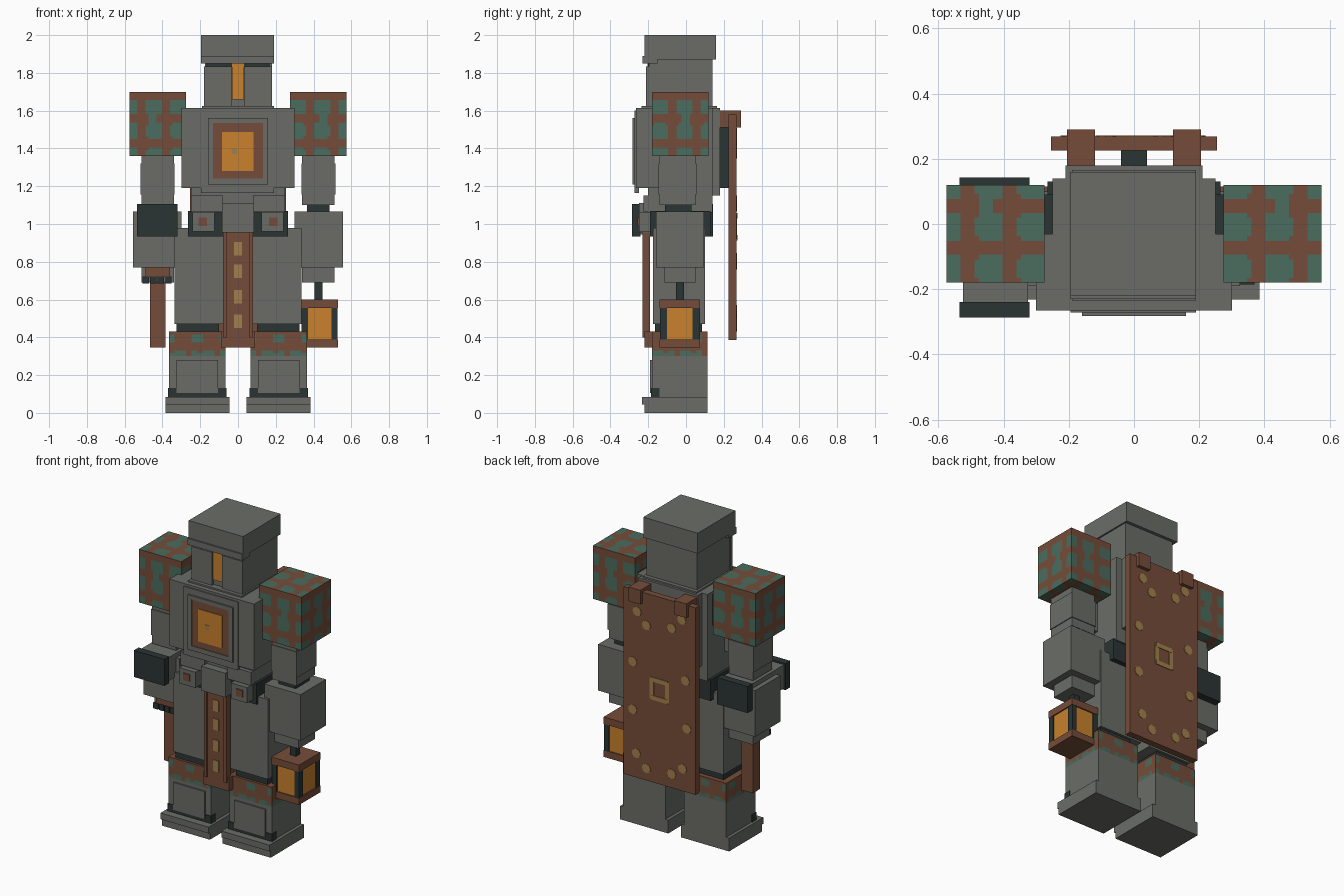
import bpy, bmesh, math

if "Cube" in bpy.data.objects:
    bpy.data.objects.remove(bpy.data.objects["Cube"])


def material(name, rgb):
    m = bpy.data.materials.new(name)
    m.diffuse_color = (*rgb, 1)
    m.use_nodes = True
    m.node_tree.nodes["Principled BSDF"].inputs["Base Color"].default_value = m.diffuse_color
    return m


STONE = material("grey stone", (0.145, 0.152, 0.135))
BROWN = material("copper brown", (0.18, 0.073, 0.041))
TEAL = material("teal patina", (0.07, 0.15, 0.112))
DARK = material("dark iron", (0.024, 0.035, 0.034))
GLOW = material("orange glow", (0.58, 0.22, 0.027))
GOLD = material("dull gold", (0.36, 0.215, 0.07))


def add(name, bm, *mats):
    me = bpy.data.meshes.new(name)
    bm.to_mesh(me)
    bm.free()
    for m in mats:
        me.materials.append(m)
    ob = bpy.data.objects.new(name, me)
    bpy.context.collection.objects.link(ob)
    return ob


def box_bm(x, y, z):
    """Box given as (low, high) ranges."""
    bm = bmesh.new()
    bmesh.ops.create_cube(bm, size=1)
    for v in bm.verts:
        v.co = [r[0] + (c + 0.5) * (r[1] - r[0]) for c, r in zip(v.co, (x, y, z))]
    return bm


def box(name, x, y, z, mat):
    return add(name, box_bm(x, y, z), mat)


def flip(x, s):
    return tuple(sorted((x[0] * s, x[1] * s)))


def pair(name, x, y, z, mat):
    for s, side in ((-1, "right"), (1, "left")):
        box(f"{side}_{name}", flip(x, s), y, z, mat)


def painted(name, x, y, z, rule, cell, mats):
    """Box cut into a fine grid, each small face coloured by rule(face)."""
    bm = box_bm(x, y, z)
    for axis, (lo, hi) in enumerate((x, y, z)):
        no = [0, 0, 0]
        no[axis] = 1
        n = round((hi - lo) / cell)
        for i in range(1, n):
            co = [0, 0, 0]
            co[axis] = lo + (hi - lo) * i / n
            bmesh.ops.bisect_plane(bm, geom=bm.verts[:] + bm.edges[:] + bm.faces[:],
                                   plane_co=co, plane_no=no)
    bm.normal_update()
    for f in bm.faces:
        f.material_index = rule(f)
    return add(name, bm, *mats)


def patina(f):
    """Rounded teal blotches in a regular grid, some joined in pairs."""
    c = f.calc_center_median()
    off = (0.27, -0.18, 1.32)
    p = (abs(c.x), c.y, c.z)
    n = [abs(k) for k in f.normal]
    axes = [i for i in range(3) if n[i] < 0.5]
    uv = [(p[i] - off[i]) / 0.128 for i in axes]
    cells = [math.floor(t) for t in uv]
    a, b = [abs((t - k) * 0.128 - 0.0425) for t, k in zip(uv, cells)]
    joined = (cells[0] == 1 and cells[1] == 1
              and uv[1] - cells[1] > 0.5 and 0.03 < (uv[0] - 1) * 0.128 < 0.075)
    return int(joined or (a < 0.044 and b < 0.044 and a + b < 0.072))


def band(f):
    """Ragged teal lower edge and a few upper patches on the knee bands."""
    c = f.calc_center_median()
    if abs(f.normal.z) > 0.5:
        return 0
    t = abs(c.x) if abs(f.normal.y) > 0.5 else c.y + 0.9
    k = int(t / 0.03) % 5
    edge = 0.302 + (0.035, 0.02, 0.03, 0.005, 0.03)[k]
    return int(c.z < edge or (k in (1, 2) and 0.375 < c.z < 0.41))


# Head
box("head", (-.175, .18), (-.195, .14), (1.6, 1.88), STONE)
box("helmet_cap", (-.195, .19), (-.22, .16), (1.87, 2), STONE)
box("helmet_brow", (-.195, .19), (-.23, -.15), (1.85, 1.89), STONE)
pair("face_plate", (.035, .18), (-.212, -.19), (1.6, 1.835), STONE)
pair("brow_shadow", (.03, .17), (-.2, -.19), (1.83, 1.852), DARK)
box("eye_slit", (-.032, .032), (-.205, -.19), (1.66, 1.85), GLOW)

# Torso
box("chest", (-.3, .3), (-.265, -.03), (1.19, 1.615), STONE)
box("torso_core", (-.25, .25), (-.2, .14), (1.06, 1.615), STONE)
box("back_plate", (-.21, .21), (.1, .18), (1.15, 1.615), STONE)
box("chest_plate", (-.195, .19), (-.272, -.25), (1.165, 1.6), STONE)
box("collar", (-.19, .19), (-.235, .165), (1.6, 1.625), STONE)
for n, (x, z) in enumerate((((-.16, -.132), (1.21, 1.56)), ((.132, .16), (1.21, 1.56)),
                            ((-.132, .132), (1.21, 1.24)), ((-.132, .132), (1.535, 1.56)))):
    box(f"core_rim_{n}", x, (-.282, -.26), z, STONE)
box("core_frame", (-.132, .132), (-.276, -.26), (1.24, 1.535), BROWN)
box("core_glow", (-.085, .082), (-.28, -.265), (1.28, 1.487), GLOW)
box("core_mark", (-.035, -.005), (-.282, -.27), (1.37, 1.4), GOLD)

# Belt, pouches and tabard
box("belt", (-.265, .265), (-.19, .13), (.935, 1.07), DARK)
pair("pouch", (.125, .24), (-.25, -.18), (.96, 1.06), STONE)
pair("pouch_clasp", (.165, .21), (-.256, -.24), (.99, 1.035), BROWN)
pair("waist_guard", (.08, .25), (-.225, -.1), (1.065, 1.15), STONE)
box("buckle", (-.085, .085), (-.25, -.17), (.955, 1.11), STONE)
box("tabard", (-.08, .08), (-.222, -.19), (.4, .96), BROWN)
pair("tabard_edge", (.06, .08), (-.23, -.2), (.4, .96), BROWN)
box("tabard_hem", (-.09, .09), (-.22, -.18), (.345, .43), BROWN)
for i, z in enumerate((.87, .75, .615, .485)):
    box(f"tabard_stud_{i}", (-.02, .02), (-.226, -.215), (z - .036, z + .036), GOLD)

# Legs
pair("thigh", (.03, .335), (-.175, .1), (.47, .98), STONE)
pair("knee_joint", (.1, .325), (-.165, .085), (.42, .48), DARK)
pair("shin", (.065, .365), (-.18, .115), (.08, .302), STONE)
for s, side in ((-1, "right"), (1, "left")):
    painted(f"{side}_knee_band", flip((.065, .365), s), (-.18, .115), (.302, .43),
            band, 0.015, (BROWN, TEAL))
pair("shin_plate", (.105, .325), (-.19, -.17), (.105, .28), STONE)
pair("ankle_strap", (.06, .37), (-.185, -.14), (.08, .105), DARK)
pair("ankle_strap_outer", (.325, .37), (-.185, -.14), (.08, .132), DARK)
pair("ankle_strap_inner", (.06, .105), (-.185, -.14), (.08, .132), DARK)
pair("foot", (.045, .385), (-.22, .115), (0, .085), STONE)
pair("toe_cap", (.045, .385), (-.232, -.18), (.045, .085), STONE)

# Arms
for s, side in ((-1, "right"), (1, "left")):
    painted(f"{side}_shoulder_pad", flip((.275, .575), s), (-.18, .12), (1.36, 1.7),
            patina, 0.0145, (BROWN, TEAL))
pair("shoulder_axle", (.24, .28), (-.13, .09), (1.4, 1.6), DARK)
pair("upper_arm", (.34, .51), (-.14, .05), (1.1, 1.37), STONE)
pair("upper_arm_cuff", (.335, .515), (-.145, .055), (1.155, 1.32), STONE)
pair("elbow", (.365, .485), (-.11, .03), (1.05, 1.11), DARK)
pair("forearm", (.3, .555), (-.16, .095), (.77, 1.065), STONE)
pair("hand", (.34, .51), (-.115, .05), (.69, .775), STONE)

# Hammer in the right hand
box("hammer_head", (-.525, -.325), (-.25, .12), (.945, 1.095), STONE)
box("hammer_front_cap", (-.535, -.32), (-.287, -.24), (.935, 1.105), DARK)
box("hammer_back_cap", (-.535, -.32), (.095, .143), (.935, 1.105), DARK)
box("hammer_handle", (-.465, -.385), (-.085, -.01), (.345, 1.0), BROWN)
box("hammer_collar", (-.49, -.36), (-.13, -.09), (.72, .77), BROWN)
for i in range(4):
    x = -.505 + i * .04
    box(f"finger_{i}", (x, x + .033), (-.135, -.1), (.685, .722), DARK)

# Lantern hanging from the left hand
box("lantern_handle", (.405, .447), (-.053, -.01), (.59, .7), DARK)
box("lantern_roof", (.335, .53), (-.14, .075), (.555, .6), BROWN)
box("lantern_base", (.335, .53), (-.14, .075), (.345, .388), BROWN)
box("lantern_light", (.343, .522), (-.132, .067), (.385, .557), GLOW)
for x in ((.337, .37), (.495, .528)):
    for y in ((-.138, -.1), (.035, .073)):
        box("lantern_post", x, y, (.385, .557), DARK)

# Back panel with hooks and studs
box("back_panel", (-.255, .255), (.226, .268), (.385, 1.58), BROWN)
pair("panel_hook", (.12, .205), (.165, .29), (1.51, 1.6), BROWN)
box("panel_spine", (-.04, .04), (.17, .23), (1.19, 1.52), DARK)
studs = ((.19, .11), (.32, .17), (.67, .146), (.81, .085), (.13, .385), (.86, .405),
         (.13, .64), (.88, .66), (.18, .87), (.32, .935), (.67, .925), (.82, .88))
for i, (u, v) in enumerate(studs):
    bm = bmesh.new()
    bmesh.ops.create_cone(bm, cap_ends=True, segments=8, radius1=.031, radius2=.031, depth=.008)
    ob = add(f"panel_stud_{i}", bm, GOLD)
    ob.rotation_euler = (math.pi / 2, 0, 0)
    ob.location = (.255 - .51 * u, .267, 1.58 - 1.195 * v)
for s in (-1, 1):
    box("emblem_side", flip((.04, .068), s), (.264, .271), (.92, 1.05), GOLD)
    zc = .985 + s * .058
    box("emblem_bar", (-.06, .06), (.264, .272), (zc - .014, zc + .014), GOLD)
